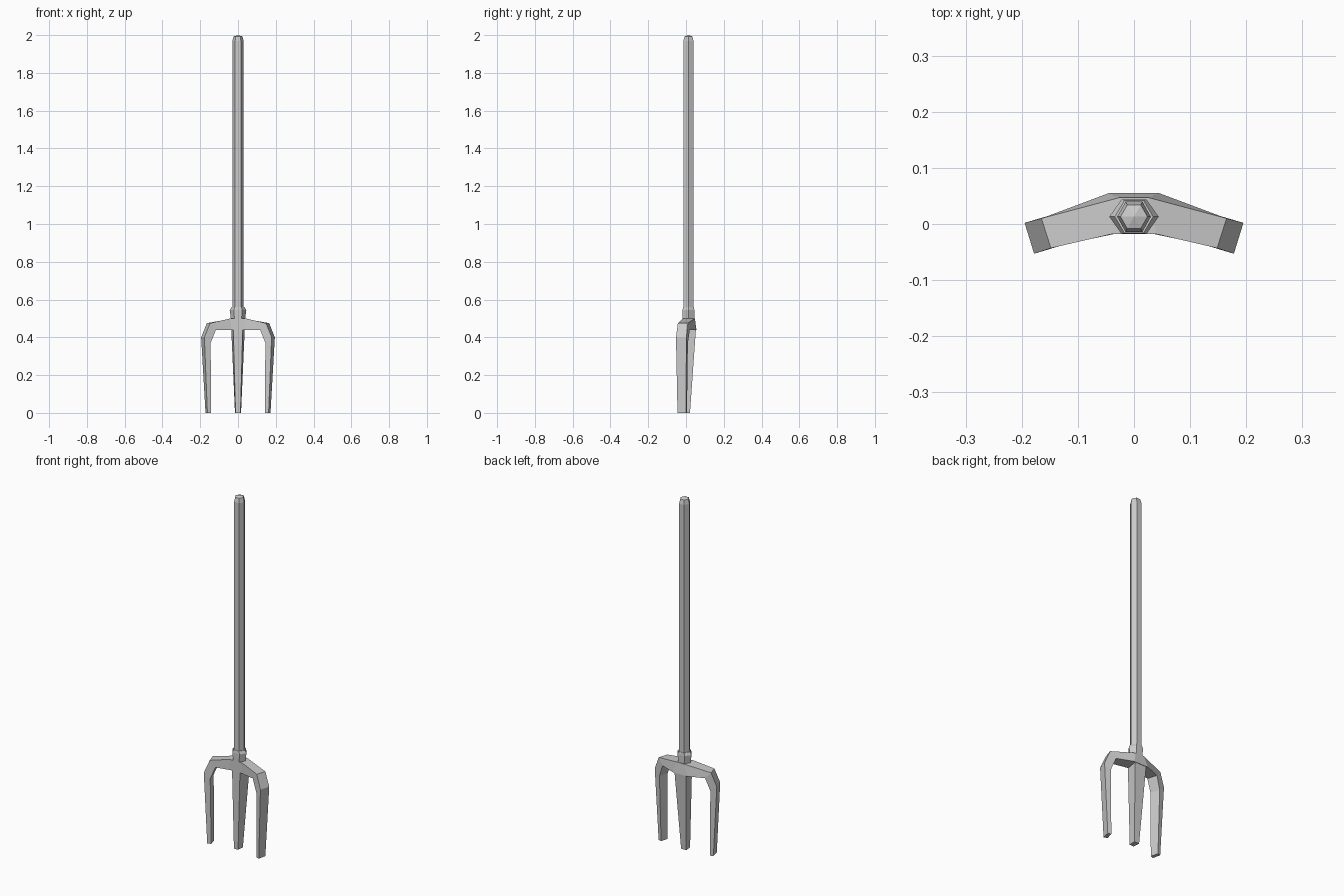
import bpy, bmesh, math

if "Cube" in bpy.data.objects:
    bpy.data.objects.remove(bpy.data.objects["Cube"])


def loft(name, sections, apex=None, mirror=False, cap_start=True):
    """Skin matching rings of points into a flat-faced part."""
    bm = bmesh.new()
    rings = [[bm.verts.new(p) for p in s] for s in sections]
    n = len(rings[0])
    for a, b in zip(rings, rings[1:]):
        for i in range(n):
            j = (i + 1) % n
            bm.faces.new((a[i], a[j], b[j], b[i]))
    if cap_start:
        bm.faces.new(rings[0][::-1])
    if apex:
        tip = bm.verts.new(apex)
        for i in range(n):
            bm.faces.new((rings[-1][i], rings[-1][(i + 1) % n], tip))
    else:
        bm.faces.new(rings[-1])
    bmesh.ops.recalc_face_normals(bm, faces=bm.faces[:])
    if not cap_start:
        # An open start can mislead the normal solver, so check the volume
        if bm.calc_volume(signed=True) < 0:
            bmesh.ops.reverse_faces(bm, faces=bm.faces[:])
    mesh = bpy.data.meshes.new(name)
    bm.to_mesh(mesh)
    bm.free()
    obj = bpy.data.objects.new(name, mesh)
    bpy.context.collection.objects.link(obj)
    if mirror:
        mod = obj.modifiers.new("Mirror", 'MIRROR')
        mod.use_clip = True
    return obj


def hexagon(r, apothem, z, y=0.013):
    k = apothem / math.sin(math.pi / 3)
    return [(r * math.cos(i * math.pi / 3), y + k * math.sin(i * math.pi / 3), z)
            for i in range(6)]


def trapezoid(front, back, y0, y1, z):
    return [(-front, y0, z), (front, y0, z), (back, y1, z), (-back, y1, z)]


# Six-sided wooden handle with a rounded-off end
loft("handle", [hexagon(.03, .027, .48), hexagon(.03, .027, 1.968),
                hexagon(.024, .021, 1.993)], apex=(0, .013, 2.0))

# Collar where the handle enters the head
loft("collar", [hexagon(.036, .031, .485), hexagon(.044, .031, .545),
                hexagon(.034, .029, .56)])

# Crossbar and bent outer tines, swept from the middle to the tip
# Each section: upper/outer back, upper/outer front, lower/inner front, lower/inner back
loft("outer_tines", [
    [(0, .047, .50), (0, -.018, .50), (0, -.018, .44), (0, .055, .44)],
    [(.026, .047, .50), (.04, -.018, .50), (.036, -.018, .44), (.045, .055, .44)],
    [(.165, .010, .475), (.148, -.043, .475), (.117, -.035, .44), (.134, .020, .44)],
    [(.195, .002, .40), (.178, -.053, .40), (.145, -.043, .37), (.160, .010, .37)],
    [(.172, .000, 0), (.162, -.045, 0), (.142, -.038, 0), (.153, .005, 0)],
], mirror=True, cap_start=False)

# Straight middle tine
loft("middle_tine", [trapezoid(.025, .036, -.018, .053, .45),
                     trapezoid(.013, .016, -.018, .021, 0)])
